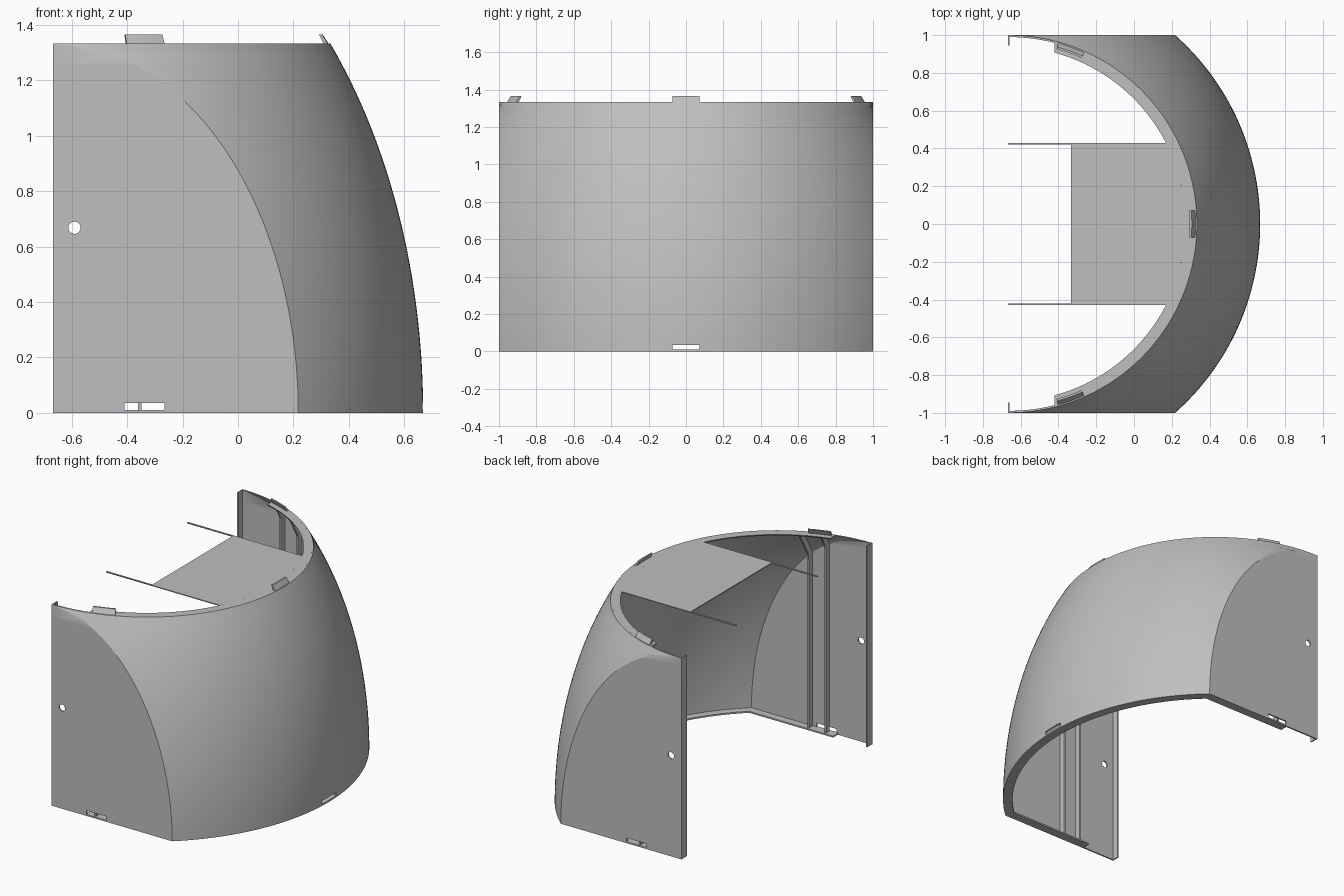
import bpy, bmesh, math
from mathutils import Matrix

cube = bpy.data.objects.get("Cube")
if cube:
    bpy.data.objects.remove(cube, do_unlink=True)

AXIS = -0.667        # x of the open face and of the dome's axis
BASE_R, RISE = 1.335, 2.012
TOP = 1.333
WALL = 0.01          # shell thickness
LIP = 0.06           # lip reach from the outer skin
LIP_START = -0.42
SEGMENTS = 72

grey = bpy.data.materials.new("plain grey")
grey.use_nodes = True
grey.diffuse_color = (0.52, 0.52, 0.52, 1)
grey.node_tree.nodes["Principled BSDF"].inputs["Base Color"].default_value = grey.diffuse_color


def radius(z):
    return BASE_R * math.sqrt(1 - (z / RISE) ** 2)


def half_depth(x, z, d):
    """Half depth of the body at x and height z, inset by d."""
    r = radius(z) - d
    return min(1 - d, math.sqrt(max(0, r * r - (x - AXIS) ** 2)))


def outline(z, d, x0):
    """Flat side, arc, flat side, starting and ending at x0."""
    r = radius(z) - d
    y0 = half_depth(x0, z, d)
    limit = min(math.asin(min(1, (1 - d) / r)), math.acos((x0 - AXIS) / r))
    pts = [(x0, -y0, z)]
    for i in range(SEGMENTS + 1):
        a = limit * (2 * i / SEGMENTS - 1)
        pts.append((AXIS + r * math.cos(a), r * math.sin(a), z))
    return pts + [(x0, y0, z)]


def finish(name, bm, smooth=False):
    bmesh.ops.remove_doubles(bm, verts=bm.verts, dist=1e-5)
    bmesh.ops.recalc_face_normals(bm, faces=bm.faces)
    mesh = bpy.data.meshes.new(name)
    bm.to_mesh(mesh)
    bm.free()
    mesh.materials.append(grey)
    obj = bpy.data.objects.new(name, mesh)
    bpy.context.collection.objects.link(obj)
    if smooth:
        shade(obj)
    return obj


def shade(obj):
    bpy.ops.object.select_all(action='DESELECT')
    obj.select_set(True)
    bpy.context.view_layer.objects.active = obj
    bpy.ops.object.shade_smooth_by_angle(angle=math.radians(30))


def loft(name, rows, smooth=False):
    """Closed skin through a ring of equal-length rows, capped at both ends."""
    bm = bmesh.new()
    grid = [[bm.verts.new(p) for p in row] for row in rows]
    n = len(grid)
    for i in range(n):
        a, b = grid[i], grid[(i + 1) % n]
        for j in range(len(a) - 1):
            bm.faces.new((a[j], a[j + 1], b[j + 1], b[j]))
    half = n // 2
    for end in (0, -1):
        for i in range(half - 1):
            bm.faces.new((grid[i][end], grid[i + 1][end], grid[n - 2 - i][end], grid[n - 1 - i][end]))
    return finish(name, bm, smooth)


def prism(name, points, offset):
    bm = bmesh.new()
    face = bm.faces.new([bm.verts.new(p) for p in points])
    new = bmesh.ops.extrude_face_region(bm, geom=[face])["geom"]
    bmesh.ops.translate(bm, vec=offset, verts=[v for v in new if isinstance(v, bmesh.types.BMVert)])
    return finish(name, bm)


def box(name, centre, size):
    bm = bmesh.new()
    bmesh.ops.create_cube(bm, size=1, matrix=Matrix.Translation(centre) @ Matrix.Diagonal((*size, 1)))
    return finish(name, bm)


def cut(obj, cutter):
    cutter.hide_render = True
    mod = obj.modifiers.new("cut", 'BOOLEAN')
    mod.operation, mod.solver, mod.object = 'DIFFERENCE', 'EXACT', cutter
    graph = bpy.context.evaluated_depsgraph_get()
    mesh = bpy.data.meshes.new_from_object(obj.evaluated_get(graph))
    obj.modifiers.clear()
    obj.data = mesh
    bpy.data.objects.remove(cutter, do_unlink=True)


# Curved shell with flat sides
levels = [TOP * i / 32 for i in range(33)]
shell = loft("shell", [outline(z, 0, AXIS) for z in levels]
             + [outline(z, WALL, AXIS) for z in reversed(levels)])

# Latch slots along the foot, and round side holes
cut(shell, box("slot_cutter", (0.667, 0, 0.0225), (0.2, 0.146, 0.022)))
for s in (-1, 1):
    cut(shell, box("slot_cutter", (-0.3375, s, 0.0225), (0.145, 0.08, 0.025)))
bm = bmesh.new()
bmesh.ops.create_cone(bm, cap_ends=True, segments=32, radius1=0.022, radius2=0.022, depth=3,
                      matrix=Matrix.Translation((-0.59, 0, 0.668)) @ Matrix.Rotation(math.pi / 2, 4, 'X'))
cut(shell, finish("hole_cutter", bm))
shade(shell)

# Inner lips at the foot and at the top
for name, z0, z1 in (("foot_lip", 0, 0.01), ("top_lip", TOP - 0.01, TOP)):
    loft(name, [outline(z, d, LIP_START) for z, d in
                ((z0, WALL), (z1, WALL), (z1, LIP), (z0, LIP))], True)

# Top panel with two thin arms reaching the open face
inner = radius(TOP) - LIP
reach = math.asin(0.43 / inner)
arc = [reach * (i / 12 - 1) for i in range(25)]
panel = [(AXIS + inner * math.cos(a), inner * math.sin(a), TOP) for a in arc]
panel += [(AXIS, 0.43, TOP), (AXIS, 0.42, TOP), (-0.333, 0.42, TOP)]
panel += [(-0.333, -0.42, TOP), (AXIS, -0.42, TOP), (AXIS, -0.43, TOP)]
prism("top_panel", panel, (0, 0, -0.006))

# Edge flanges and vertical ribs inside the flat sides
rib_levels = [0.01 + (TOP - 0.02) * i / 32 for i in range(33)]
for s, side in ((-1, "right"), (1, "left")):
    box(side + "_edge_flange", (AXIS + 0.004, s * 0.972, TOP / 2), (0.008, 0.055, TOP))
    for x in (-0.36, -0.235):
        rows = [(x, s * half_depth(x, z, WALL), z) for z in rib_levels]
        rows += [(x, s * half_depth(x, z, 0.05), z) for z in reversed(rib_levels)]
        loft(side + "_rib", [[p, (p[0] + 0.011, p[1], p[2])] for p in rows])

# Leaning snap tabs on the top rim
for name, middle in (("right_tab", -70.3), ("back_tab", 0), ("left_tab", 70.3)):
    angles = [math.radians(middle + 4.2 * (i / 4 - 1)) for i in range(9)]
    section = ((TOP - 0.005, 0.004), (1.365, 0.027), (1.365, 0.038), (TOP - 0.005, 0.02))
    loft(name, [[(AXIS + (1 - d) * math.cos(a), (1 - d) * math.sin(a), z) for a in angles]
                for z, d in section], True)
